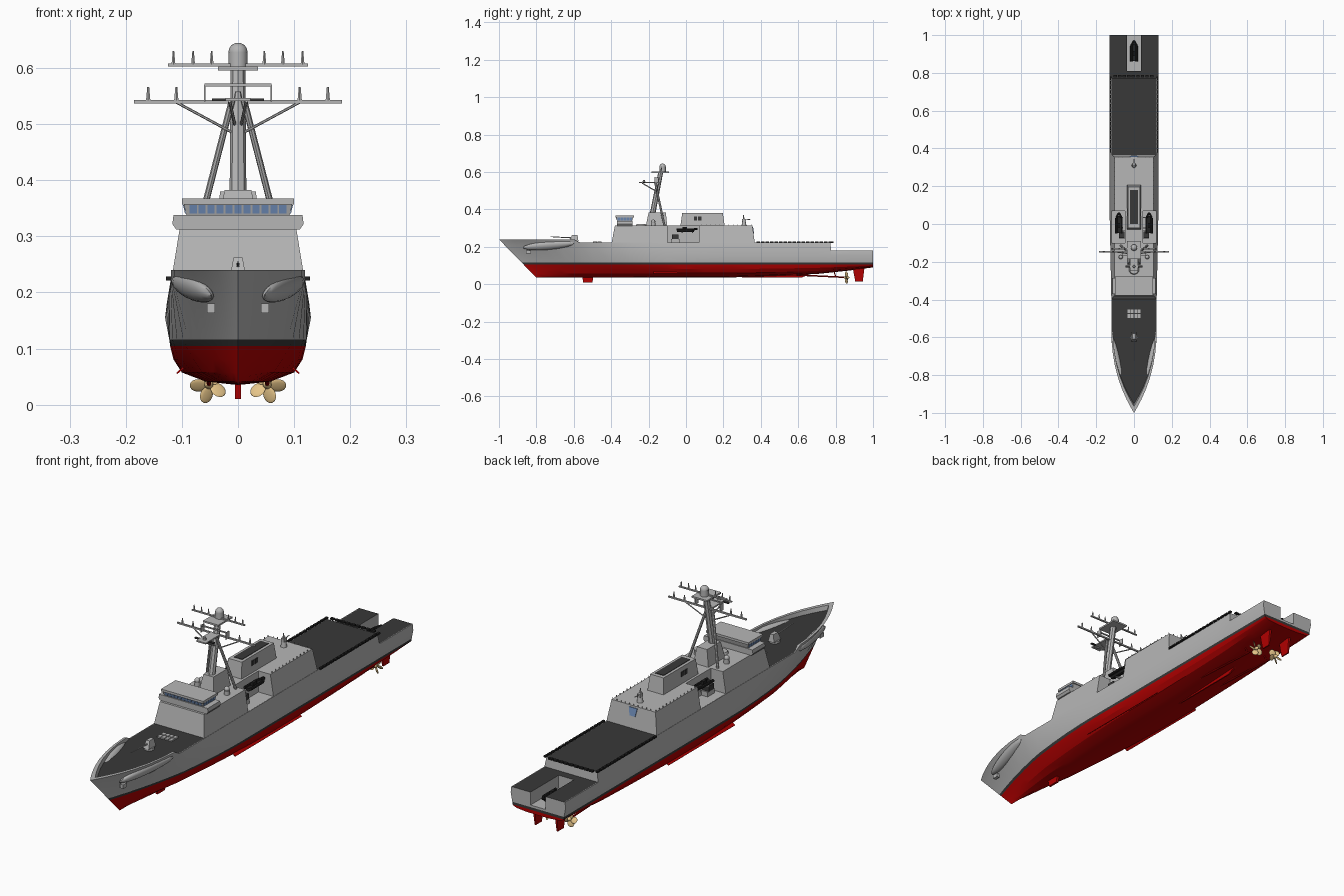
import bpy, bmesh, math
from mathutils import Matrix, Vector

if "Cube" in bpy.data.objects:
    bpy.data.objects.remove(bpy.data.objects["Cube"])

def mat(name, r, g, b):
    m = bpy.data.materials.new(name)
    m.diffuse_color = (r, g, b, 1)
    m.use_nodes = True
    m.node_tree.nodes["Principled BSDF"].inputs["Base Color"].default_value = m.diffuse_color
    return m
GRAY = mat("hull gray", .47, .47, .47)
RED = mat("bottom red", .45, 0, 0)
BLACK = mat("fittings black", .015, .015, .015)
DECK = mat("deck dark gray", .04, .04, .04)
BLUE = mat("window blue", .18, .30, .55)
GOLD = mat("bronze", .85, .60, .27)

def finish(name, bm, mats, smooth=None):
    bmesh.ops.recalc_face_normals(bm, faces=bm.faces[:])
    me = bpy.data.meshes.new(name)
    bm.to_mesh(me)
    bm.free()
    ob = bpy.data.objects.new(name, me)
    bpy.context.collection.objects.link(ob)
    for m in (mats if isinstance(mats, list) else [mats]):
        me.materials.append(m)
    if smooth:
        bpy.ops.object.select_all(action='DESELECT')
        ob.select_set(True)
        bpy.context.view_layer.objects.active = ob
        bpy.ops.object.shade_smooth_by_angle(angle=math.radians(smooth))
    return ob

# frustum: rectangles (x0, x1, y0, y1) at heights z0 and z1
def frustum(bm, lo, z0, hi, z1):
    v = [[bm.verts.new((r[i], r[j], z)) for i, j in ((0, 2), (1, 2), (1, 3), (0, 3))] for r, z in ((lo, z0), (hi, z1))]
    bm.faces.new(v[0][::-1])
    bm.faces.new(v[1])
    for i in range(4):
        k = (i + 1) % 4
        bm.faces.new((v[0][i], v[0][k], v[1][k], v[1][i]))

def box(bm, x0, x1, y0, y1, z0, z1):
    frustum(bm, (x0, x1, y0, y1), z0, (x0, x1, y0, y1), z1)

def tube(bm, a, b, r, r2=None, n=8):
    a, b = Vector(a), Vector(b)
    d = b - a
    M = Matrix.Translation((a + b) / 2) @ d.to_track_quat('Z', 'Y').to_matrix().to_4x4()
    bmesh.ops.create_cone(bm, cap_ends=True, segments=n, radius1=r, radius2=r if r2 is None else r2, depth=d.length, matrix=M)

def ball(bm, c, s, rot=Matrix(), u=16, v=10):
    bmesh.ops.create_uvsphere(bm, u_segments=u, v_segments=v, radius=1,
                              matrix=Matrix.Translation(c) @ rot @ Matrix.Diagonal((*s, 1)))

def part(name, m, fn, smooth=None):
    bm = bmesh.new()
    fn(bm)
    return finish(name, bm, m, smooth)

def cut(ob, fn):
    c = part("cutter", GRAY, fn)
    c.hide_render = True
    md = ob.modifiers.new("cut", 'BOOLEAN')
    md.object, md.operation, md.solver = c, 'DIFFERENCE', 'EXACT'
    bpy.context.view_layer.objects.active = ob
    bpy.ops.object.modifier_apply(modifier=md.name)
    bpy.data.objects.remove(c)

def interp(t, pts):
    for (a, p), (b, q) in zip(pts, pts[1:]):
        if t <= b:
            return p + (q - p) * max(0, t - a) / (b - a)
    return pts[-1][1]

# hull: lofted half sections, deck centre down to keel, then mirrored
def section(t):
    zd = .24 if t < -.58 else .222 if t < .774 else .18
    zk = interp(t, [(-1, .035), (.2, .035), (.5, .045), (.7, .055), (.85, .07), (1, .09)])
    zn = interp(t, [(-1, .21), (-.5, .207), (-.3, .2), (-.1, .178), (.1, .155), (1, .155)])
    f = lambda s, p: 1 - (max(0, s - t) / (s + 1)) ** p
    xe = (.12 if t < .774 else .127) * f(-.55, 2.3)
    xr = max(0, xe - (.009 if t < -.58 else .003))
    g = f(.1, 1.7)
    b = lambda q: zk + (.105 - zk) * q
    zi = min(zd, .222)
    rows = [(0, zi, .015), (xr, zi, .015), (xr, zd, .02), (xe, zd, 0),
            (interp(t, [(-.5, .118), (.1, .13), (1, .13)]) * f(-.5, 1.9), zn, 0),
            (.1225 * f(-.15, 1.8), .116, 0), (.121 * f(-.1, 1.8), .105, 0),
            (.115 * f(0, 1.7), b(.65), 0), (.1 * g, b(.32), 0), (.058 * g, b(.09), 0), (0, zk, 0)]
    out = []
    for x, z, back in rows:
        stem = -.8 - .2 * (z - .035) / .205 + back
        y = t if t > -.5 else -.5 + (t + .5) * (-.5 - stem) / .5
        out.append((x, y, z))
    return out
stations = [-1, -.985, -.96, -.93, -.88, -.82, -.75, -.68, -.6, -.57, -.5, -.4, -.3, -.2, -.1, 0, .1, .25, .4, .55, .7, .772, .776, .88, 1]
bm = bmesh.new()
grid = [[bm.verts.new(p) for p in section(t)] for t in stations]
level_mat = [2, 0, 0, 0, 0, 2, 1, 1, 1, 1]
for i in range(len(grid) - 1):
    for j in range(10):
        fc = bm.faces.new((grid[i][j], grid[i + 1][j], grid[i + 1][j + 1], grid[i][j + 1]))
        fc.material_index = 0 if stations[i] == .772 and j == 0 else level_mat[j]
last = grid[-1]
mid = [bm.verts.new((0, 1, v.co.z)) for v in last]
bm.faces.new((last[3], last[4], mid[4], last[0], last[1], last[2]))
for j in range(4, 10):
    bm.faces.new((last[j], last[j + 1], mid[j + 1], mid[j])).material_index = level_mat[j]
bmesh.ops.remove_doubles(bm, verts=bm.verts[:], dist=1e-5)
bmesh.ops.mirror(bm, geom=bm.verts[:] + bm.edges[:] + bm.faces[:], axis='X', merge_dist=1e-5)
bmesh.ops.remove_doubles(bm, verts=bm.verts[:], dist=1e-5)
hull = finish("hull", bm, [GRAY, RED, DECK], 20)
cut(hull, lambda b: frustum(b, (-.036, .036, .81, 1.1), .125, (-.036, .036, .81, 1.1), .3))

# superstructure with open boat bays
sup = part("superstructure", GRAY, lambda b: frustum(b, (-.119, .119, -.398, .368), .221, (-.104, .104, -.38, .355), .313))
for s in (-1, 1):
    cut(sup, lambda b: box(b, min(s * .048, s * .2), max(s * .048, s * .2), -.1, .07, .2225, .4))
def bridge(b):
    frustum(b, (-.11, .11, -.37, -.285), .312, (-.117, .117, -.37, -.285), .322)
    frustum(b, (-.117, .117, -.37, -.285), .322, (-.115, .115, -.37, -.285), .338)
    frustum(b, (-.092, .092, -.367, -.288), .338, (-.097, .097, -.373, -.283), .358)
    box(b, -.1, .1, -.378, -.279, .357, .367)
part("bridge", GRAY, bridge)
def windows(b):
    for i in range(11):
        x = -.08 + .016 * i
        frustum(b, (x - .0065, x + .0065, -.3695, -.36), .341, (x - .0065, x + .0065, -.374, -.36), .356)
    for s in (-1, 1):
        for i in range(5):
            y = -.36 + .016 * i
            xs, xt = sorted((s * .08, s * .0945)), sorted((s * .08, s * .098))
            frustum(b, (*xs, y - .0065, y + .0065), .341, (*xt, y - .0065, y + .0065), .356)
    frustum(b, (-.013, .013, .355, .3635), .272, (-.02, .02, .351, .359), .306)
part("windows", BLUE, windows)

# funnel and mast house
part("funnel", GRAY, lambda b: frustum(b, (-.038, .038, -.03, .207), .31, (-.032, .032, -.02, .197), .38))
def vents(b):
    box(b, -.02, .02, 0, .18, .379, .382)
    for y in (.042, .065):
        box(b, -.037, .037, y, y + .018, .342, .362)
part("funnel_vents", DECK, vents)
part("mast_house", GRAY, lambda b: frustum(b, (-.036, .036, -.215, -.1), .31, (-.024, .024, -.2, -.108), .383))

# mast, yards and antennas
def mast(b):
    tube(b, (0, -.18, .37), (0, -.135, .6), .015, .013)
    box(b, -.036, .036, -.185, -.09, .596, .603)
    box(b, -.125, .125, -.135, -.128, .603, .608)
    box(b, -.185, .185, -.15, -.143, .537, .543)
    box(b, -.022, .022, -.25, -.15, .541, .547)
    box(b, -.06, .06, -.168, -.163, .567, .572)
    for s in (-1, 1):
        tube(b, (s * .07, -.115, .312), (s * .01, -.165, .545), .0058)
        tube(b, (s * .11, -.147, .539), (s * .01, -.16, .485), .0025, n=6)
        tube(b, (s * .015, -.235, .541), (s * .006, -.165, .5), .003, n=6)
        box(b, s * .059 - .0015, s * .059 + .0015, -.168, -.145, .54, .57)
        for x in (.11, .16):
            tube(b, (s * x, -.147, .542), (s * x, -.147, .566), .0045, .002, 6)
        for x in (.047, .08, .115):
            tube(b, (s * x, -.132, .606), (s * x, -.132, .63), .004, .0015, 6)
    tube(b, (0, -.225, .545), (0, -.225, .558), .008, .005)
part("mast", GRAY, mast)
def dome(b):
    tube(b, (0, -.125, .602), (0, -.125, .628), .017, n=20)
    ball(b, (0, -.125, .628), (.017, .017, .017))
part("radar_dome", GRAY, dome, 40)
part("radar_bar", DECK, lambda b: box(b, -.046, .046, -.23, -.22, .541, .5455))

# roof fittings: trackers, aft gun mount, rail posts
def roof(b):
    for s in (-1, 1):
        tube(b, (s * .07, -.175, .312), (s * .07, -.175, .33), .012, n=12)
        ball(b, (s * .07, -.175, .335), (.011, .011, .011))
    tube(b, (0, -.24, .312), (0, -.24, .322), .028, .024, 16)
    tube(b, (0, .31, .312), (0, .31, .336), .013, .009, 12)
    box(b, -.007, .007, .3, .322, .335, .35)
    tube(b, (0, .308, .35), (0, .308, .37), .004, .002)
    tube(b, (0, .315, .344), (0, .345, .347), .002)
part("roof_fittings", GRAY, roof, 40)
def posts(b):
    for s in (-1, 1):
        for i in range(12):
            y = .085 + i * .024
            box(b, s * .102 - .001, s * .102 + .001, y - .001, y + .001, .31, .32)
    for i in range(9):
        x = -.08 + i * .02
        box(b, x - .001, x + .001, .352, .354, .31, .32)
part("rail_posts", GRAY, posts)

# boats in the bays and in the stern well
def boat(b, x, y, z, L):
    for s in (-1, 1):
        tube(b, (x + s * .014, y - L * .5, z), (x + s * .014, y + L * .25, z), .006)
        tube(b, (x + s * .014, y + L * .25, z), (x, y + L * .5, z + .004), .006, .005)
    frustum(b, (x - .005, x + .005, y - L * .48, y + L * .35), z - .013, (x - .014, x + .014, y - L * .48, y + L * .35), z)
    box(b, x - .006, x + .006, y - .025, y, z, z + .014)
def boats(b):
    for s in (-1, 1):
        boat(b, s * .08, .005, .292, .11)
    boat(b, 0, .915, .146, .11)
part("boats", BLACK, boats)
def lockers(b):
    for s in (-1, 1):
        box(b, s * .065 - .015, s * .065 + .015, -.075, -.04, .243, .267)
part("bay_lockers", DECK, lockers)
def cradles(b):
    for s in (-1, 1):
        for y in (-.02, .035):
            x = s * .07
            box(b, x - .025, x + .012, y - .003, y + .003, .275, .282)
        x = s * .062
        box(b, x - .016, x + .016, -.08, -.035, .222, .243)
part("boat_cradles", GRAY, cradles)

# foredeck gun and launcher hatches
def gun(b):
    tube(b, (0, -.6, .222), (0, -.6, .232), .02, n=16)
    frustum(b, (-.014, .014, -.622, -.575), .23, (-.008, .008, -.61, -.58), .262)
    tube(b, (0, -.61, .248), (0, -.725, .254), .003, .002)
part("deck_gun", GRAY, gun)
def hatches(b):
    for i in range(4):
        for j in range(2):
            x, y = -.027 + i * .018, -.487 + j * .025
            box(b, x - .0075, x + .0075, y - .01, y + .01, .222, .228)
part("launcher_hatches", GRAY, hatches)

# bow side fairings and anchors
def fairings(b):
    for s in (-1, 1):
        r = Matrix.Rotation(-s * .24, 4, 'Z') @ Matrix.Rotation(.08, 4, 'X') @ Matrix.Rotation(s * .5, 4, 'Y')
        ball(b, (s * .081, -.735, .207), (.016, .142, .024), r)
part("bow_fairings", GRAY, fairings, 40)
def anchors(b):
    for s in (-1, 1):
        box(b, s * .048 - .007, s * .048 + .007, -.855, -.83, .163, .18)
part("anchors", GRAY, anchors)

# flight deck safety nets
def nets(b):
    for i in range(17):
        y = .378 + i * .024
        for s in (-1, 1):
            box(b, s * .123 - .005, s * .123 + .005, y, y + .018, .221, .228)
    for i in range(9):
        x = -.108 + i * .024
        box(b, x, x + .018, .776, .788, .221, .228)
part("flight_deck_nets", BLACK, nets)

# underwater gear
def underwater(b):
    frustum(b, (-.005, .005, -.55, -.5), .01, (-.006, .006, -.555, -.495), .045)
    frustum(b, (-.003, .003, .3, .62), .036, (-.006, .006, .25, .7), .07)
    for s in (-1, 1):
        x = s * .052
        frustum(b, (x - .003, x + .003, .905, .945), .015, (x - .006, x + .006, .89, .955), .095)
        tube(b, (x, .8, .04), (x, .79, .075), .003)
        c = Matrix.Translation((s * .103, .05, .061)) @ Matrix.Rotation(s * .7, 4, 'Y')
        bmesh.ops.create_cube(b, size=1, matrix=c @ Matrix.Diagonal((.016, .45, .003, 1)))
        tube(b, (x, .45, .056), (x, .85, .037), .004)
part("rudders_shafts_keels", RED, underwater)
def props(b):
    for s in (-1, 1):
        c = Matrix.Translation((s * .052, .858, .036))
        ball(b, c.translation, (.008, .016, .008))
        for k in range(5):
            m = c @ Matrix.Rotation(k * math.tau / 5 + .3 * s, 4, 'Y') @ Matrix.Translation((s * .002, 0, .019)) @ Matrix.Rotation(s * .6, 4, 'Z')
            ball(b, m.translation, (.0135, .0025, .015), m.to_3x3().to_4x4(), 12, 8)
part("propellers", GOLD, props, 40)
